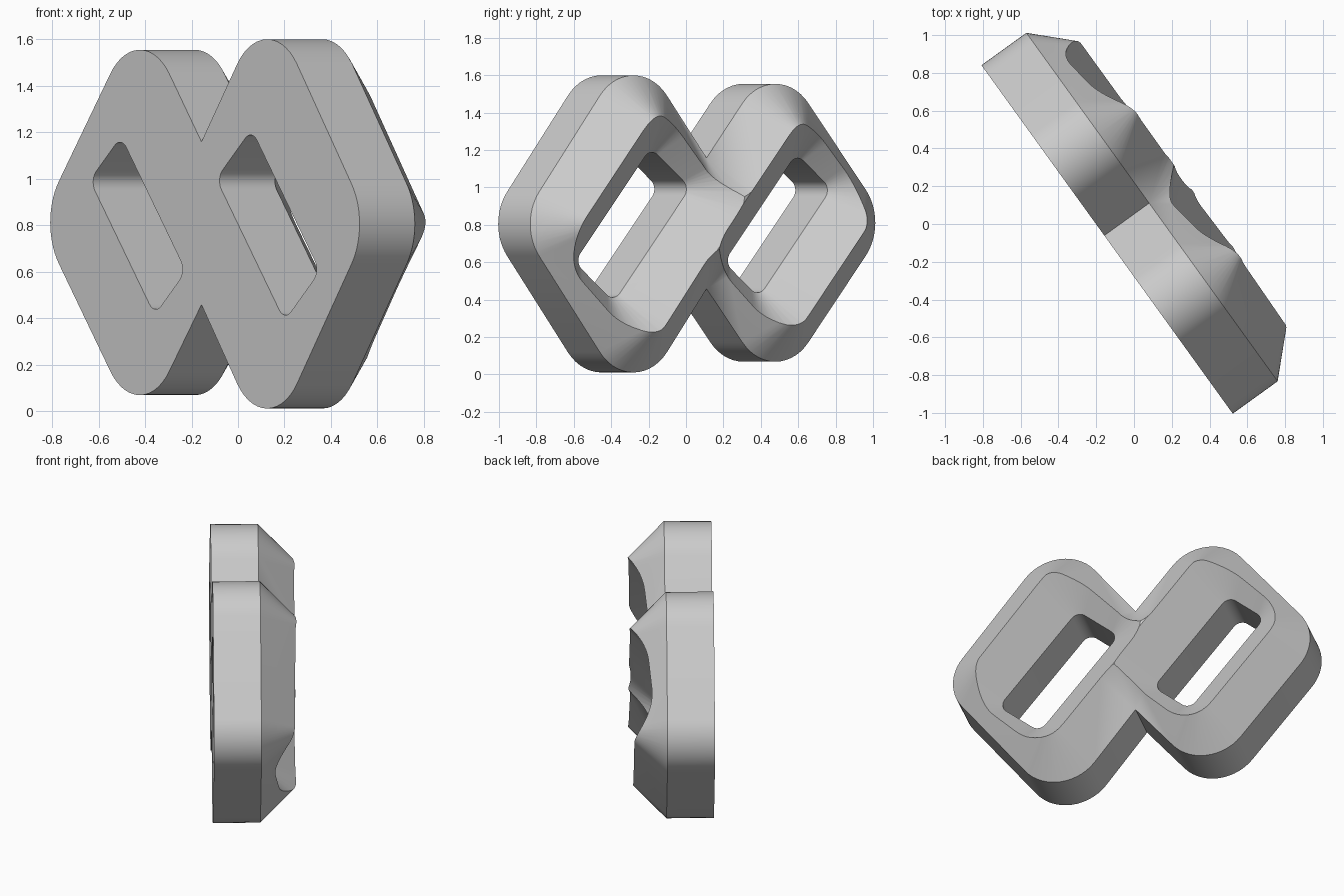
import bpy, bmesh
from math import sin, cos, pi, atan2, hypot, radians

if "Cube" in bpy.data.objects:
    bpy.data.objects.remove(bpy.data.objects["Cube"], do_unlink=True)

WALL = 0.293      # straight side wall depth, before the 45 degree slopes
RISE = 0.225      # height of the sloped ridge

grey = bpy.data.materials.new("plain grey")
grey.use_nodes = True
colour = (0.6, 0.6, 0.6, 1)
grey.diffuse_color = colour
grey.node_tree.nodes["Principled BSDF"].inputs["Base Color"].default_value = colour


def arc(x, z, radius, start, end, steps=14):
    """Corner as (centre, radius, direction) samples, so it can be offset exactly."""
    return [(x, z, radius, start + (end - start) * i / steps) for i in range(steps + 1)]


def loft(name, outline, layers):
    """Closed solid through the outline, grown by an offset at each depth."""
    bm = bmesh.new()
    rings = [[bm.verts.new((x + (r + grow) * cos(a), depth, z + (r + grow) * sin(a)))
              for x, z, r, a in outline] for depth, grow in layers]
    bm.faces.new(rings[0])
    bm.faces.new(rings[-1][::-1])
    n = len(outline)
    for low, high in zip(rings, rings[1:]):
        for i in range(n):
            j = (i + 1) % n
            bm.faces.new((low[i], high[i], high[j], low[j]))
    bmesh.ops.remove_doubles(bm, verts=bm.verts, dist=1e-5)
    bmesh.ops.recalc_face_normals(bm, faces=bm.faces)
    mesh = bpy.data.meshes.new(name)
    bm.to_mesh(mesh)
    bm.free()
    mesh.materials.append(grey)
    obj = bpy.data.objects.new(name, mesh)
    bpy.context.collection.objects.link(obj)
    return obj


class Diamond:
    """Rounded diamond: centre, half width and half height to its sharp corners."""
    def __init__(self, x, z, u, v, radius=0.28):
        self.x, self.z, self.u, self.v, self.r = x, z, u, v, radius
        self.a = atan2(u, v)                      # direction of the upper edge normal
        self.core = 1 - radius * hypot(u, v) / (u * v)

    def corner(self, quarter):
        mid = quarter * pi / 2
        spread = self.a if quarter % 2 == 0 else pi / 2 - self.a
        return arc(self.x + self.core * self.u * round(cos(mid)),
                   self.z + self.core * self.v * round(sin(mid)),
                   self.r, mid - spread, mid + spread)


# Outline of the two overlapping diamonds, with fanned notches between them
small = Diamond(-0.483, 0.811, 0.74, 0.905)
large = Diamond(0.453, 0.805, 0.755, 0.97)
notch = (small.u + large.u - large.x + small.x) / (small.u / small.v + large.u / large.v)
notch_x = small.x + small.u * (1 - notch / small.v)
mid_z = (small.z + large.z) / 2

outline = small.corner(1) + small.corner(2) + small.corner(3)
outline += arc(notch_x, mid_z - notch, 0, 2 * pi - small.a, pi + large.a)
outline += large.corner(3) + large.corner(4) + large.corner(1)
outline += arc(notch_x, mid_z + notch, 0, pi - large.a, small.a)
frame = loft("double_diamond_frame", outline, [(0, 0), (WALL, 0), (WALL + RISE, -RISE)])


def slot(name, x, z, half_long, half_short, radius=0.06, tilt=radians(-50.6)):
    """Slanted rounded slot whose mouth flares open at the back."""
    points = []
    for k, (sx, sz) in enumerate(((1, 1), (-1, 1), (-1, -1), (1, -1))):
        px, pz = sx * (half_long - radius), sz * (half_short - radius)
        start = tilt + k * pi / 2
        points += arc(x + px * cos(tilt) - pz * sin(tilt),
                      z + px * sin(tilt) + pz * cos(tilt),
                      radius, start, start + pi / 2, 10)
    return loft(name, points, [(-0.1, 0), (WALL, 0), (WALL + 0.3, 0.3)])


# Slots cut through each diamond
for cutter in (slot("small_slot", -0.4975, 0.797, 0.375, 0.148),
               slot("large_slot", 0.46, 0.80, 0.395, 0.168)):
    cut = frame.modifiers.new("slot", "BOOLEAN")
    cut.operation = "DIFFERENCE"
    cut.solver = "EXACT"
    cut.object = cutter
    bpy.ops.object.select_all(action="DESELECT")
    frame.select_set(True)
    bpy.context.view_layer.objects.active = frame
    bpy.ops.object.modifier_apply(modifier=cut.name)
    bpy.data.objects.remove(cutter, do_unlink=True)

bpy.ops.object.shade_smooth_by_angle(angle=radians(30))

# Stand the frame at its slanted heading
frame.rotation_euler.z = atan2(-0.811, 0.585)
frame.location = (-0.14, -0.085, 0)
